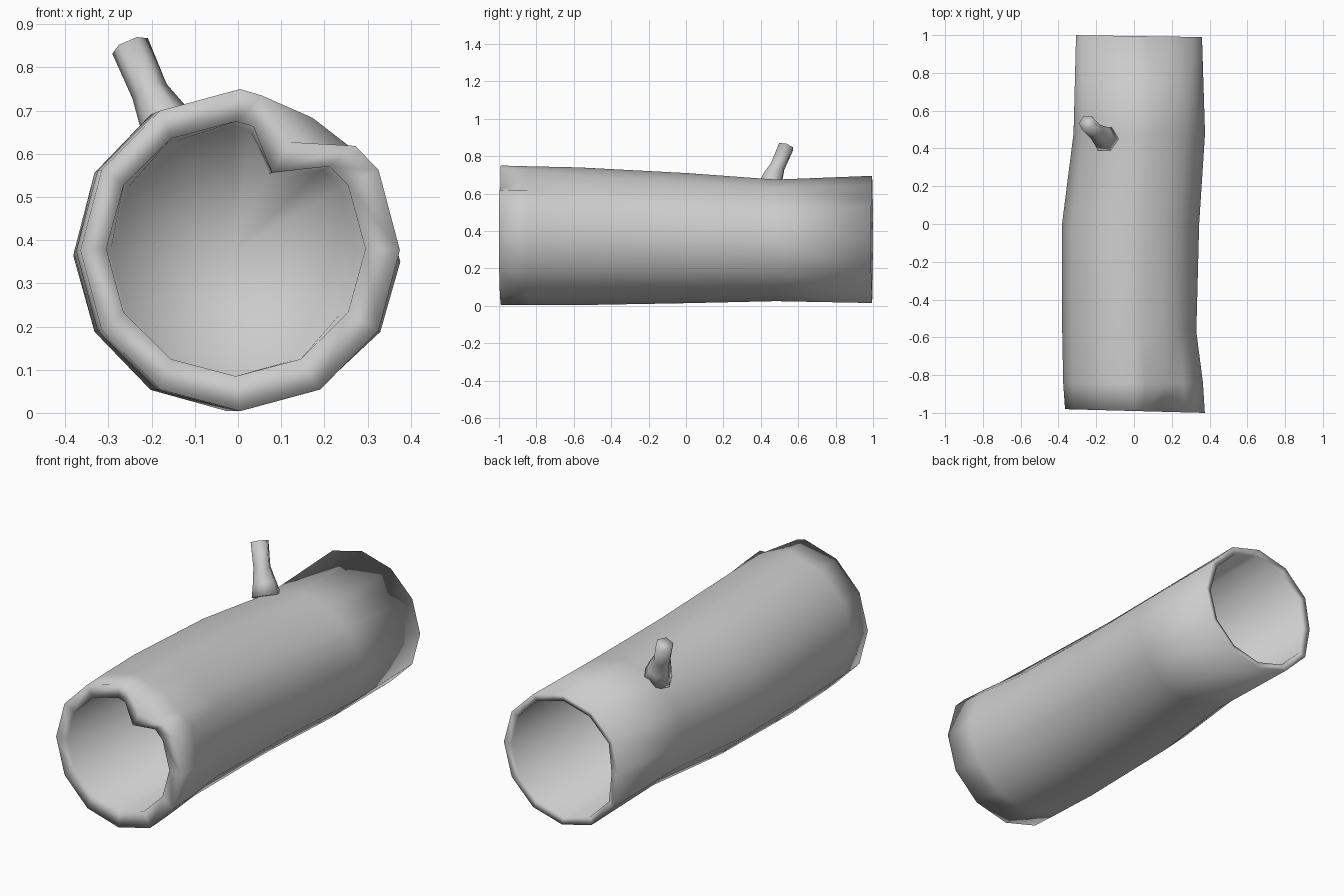
import bpy, bmesh
from math import sin, cos, radians, pi
from mathutils import Vector

cube = bpy.data.objects.get("Cube")
if cube:
    bpy.data.objects.remove(cube, do_unlink=True)

bark = bpy.data.materials.new("plain grey")
bark.use_nodes = True
grey = (0.6, 0.6, 0.6, 1)
bark.diffuse_color = grey
bark.node_tree.nodes["Principled BSDF"].inputs["Base Color"].default_value = grey


def finish(bm, name):
    bmesh.ops.recalc_face_normals(bm, faces=bm.faces)
    for f in bm.faces:
        f.smooth = True
    mesh = bpy.data.meshes.new(name)
    bm.to_mesh(mesh)
    bm.free()
    mesh.materials.append(bark)
    obj = bpy.data.objects.new(name, mesh)
    bpy.context.collection.objects.link(obj)
    return obj


def bridge(bm, a, b):
    n = len(a)
    for i in range(n):
        bm.faces.new((a[i], a[(i + 1) % n], b[(i + 1) % n], b[i]))


def fan(bm, ring, centre):
    c = bm.verts.new(centre)
    for i, v in enumerate(ring):
        bm.faces.new((v, ring[(i + 1) % len(ring)], c))


# Twelve sides plus two extra columns beside the notch, clockwise from the top
ANGLES = [0, 10, 30, 48] + list(range(60, 360, 30))
NOTCHED = [0, 8, 25, 48] + list(range(60, 360, 30))


def log_ring(bm, y, cx, cz, rx, rz, notch=1.0, tilt=0.0, dent=1.0):
    verts = []
    for a, b in zip(ANGLES, NOTCHED):
        r = cos(radians(15)) / cos(radians(a % 30 - 15))
        if notch < 0.9:
            a = b
        if b == 25:
            r = notch
        if a == 270:
            r *= dent
        x = cx + rx * r * sin(radians(a))
        verts.append(bm.verts.new((x, y + tilt * x, cz + rz * r * cos(radians(a)))))
    return verts


# Hollow log: front cavity, front rim, bark, back rim, back cavity
bm = bmesh.new()
rings = [
    log_ring(bm, -0.40, -0.01, 0.375, 0.285, 0.29, 0.68),
    log_ring(bm, -0.98, -0.005, 0.38, 0.30, 0.295, 0.66, -0.027),
    log_ring(bm, -0.99, 0.005, 0.377, 0.37, 0.373, 0.74, -0.027),
    log_ring(bm, -0.84, -0.005, 0.375, 0.37, 0.371, 0.96),
    log_ring(bm, -0.57, -0.025, 0.372, 0.355, 0.368),
    log_ring(bm, 0.00, -0.018, 0.362, 0.363, 0.348),
    log_ring(bm, 0.48, 0.028, 0.35, 0.348, 0.325),
    log_ring(bm, 0.995, 0.018, 0.355, 0.342, 0.34, 1.0, -0.015, 0.95),
    log_ring(bm, 0.985, 0.018, 0.355, 0.305, 0.303, 1.0, -0.015, 0.92),
    log_ring(bm, 0.40, 0.02, 0.352, 0.29, 0.28),
]
for a, b in zip(rings, rings[1:]):
    bridge(bm, a, b)
fan(bm, rings[0], (-0.01, -0.40, 0.375))
fan(bm, rings[-1], (0.02, 0.40, 0.352))
finish(bm, "hollow_log")

# Broken branch stub: six-sided tube with a flared root
bm = bmesh.new()
path = [((-0.15, 0.45, 0.62), 0.075), ((-0.17, 0.463, 0.68), 0.06),
        ((-0.205, 0.49, 0.745), 0.043), ((-0.25, 0.535, 0.85), 0.045)]
axis = (Vector(path[-1][0]) - Vector(path[0][0])).normalized()
side = axis.cross(Vector((0, 1, 0))).normalized()
up = axis.cross(side)
tube = []
for centre, r in path:
    tube.append([bm.verts.new(Vector(centre) + r * (side * cos(i * pi / 3) + up * sin(i * pi / 3)))
                 for i in range(6)])
for a, b in zip(tube, tube[1:]):
    bridge(bm, a, b)
bm.faces.new(tube[0])
bm.faces.new(tube[-1])
finish(bm, "branch_stub")
